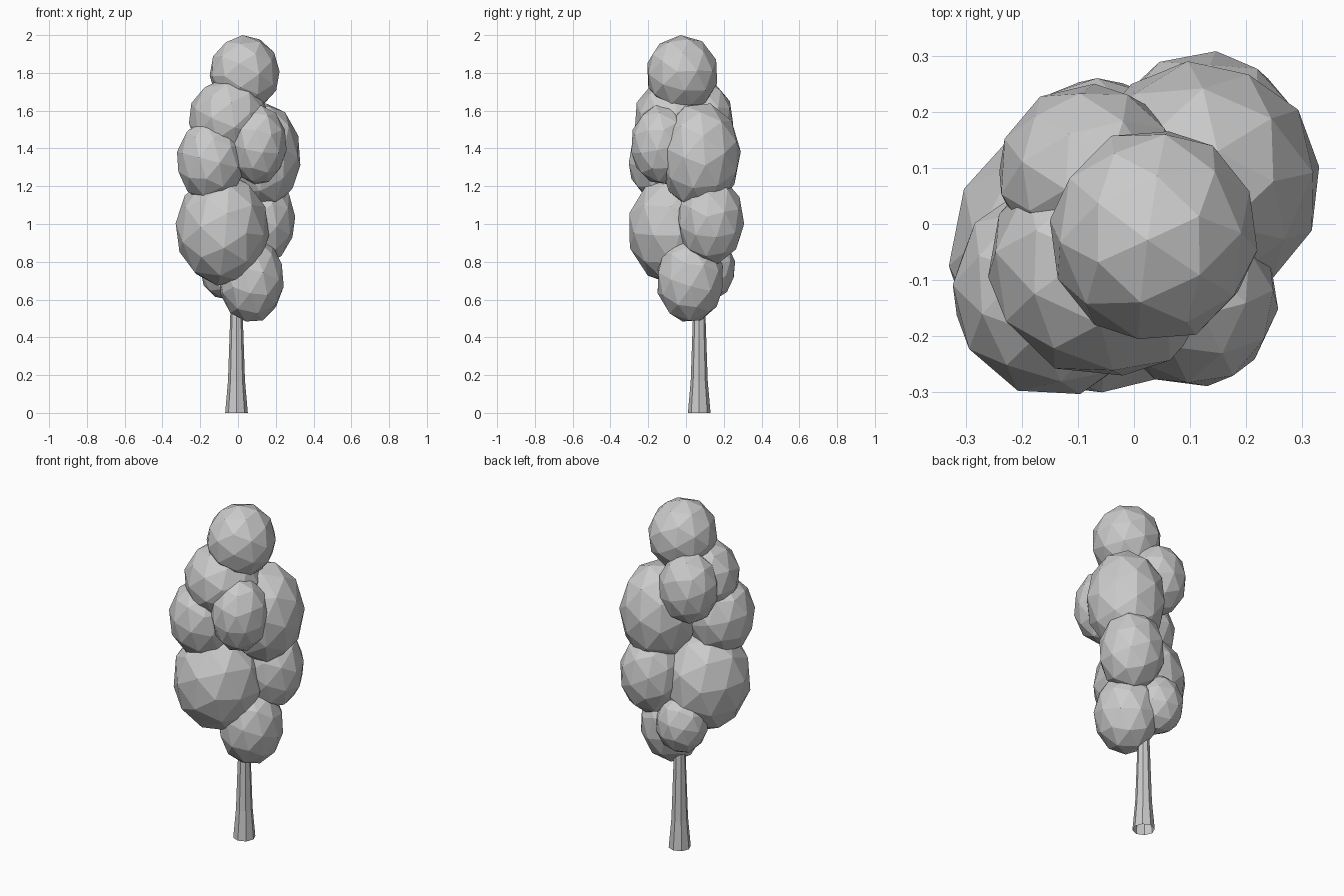
import bpy, bmesh, math, random
from mathutils import Euler, Vector

if "Cube" in bpy.data.objects:
    bpy.data.objects.remove(bpy.data.objects["Cube"])

random.seed(4)


def make_object(name, bm):
    mesh = bpy.data.meshes.new(name)
    bm.to_mesh(mesh)
    bm.free()
    obj = bpy.data.objects.new(name, mesh)
    bpy.context.collection.objects.link(obj)
    return obj


def leaf_clump(name, centre, radii):
    """Low-poly blob, randomly turned, then fitted to the given half-sizes."""
    bm = bmesh.new()
    bmesh.ops.create_icosphere(bm, subdivisions=2, radius=1)
    turn = Euler([random.uniform(0, math.tau) for _ in range(3)]).to_matrix()
    for v in bm.verts:
        v.co = turn @ v.co
    half = [max(abs(v.co[i]) for v in bm.verts) for i in range(3)]
    for v in bm.verts:
        v.co = Vector(centre) + Vector(v.co[i] / half[i] * radii[i] for i in range(3))
    return make_object(name, bm)


def trunk(name, centre, rings, sides=8):
    """Tapered open tube through (radius, height) rings."""
    bm = bmesh.new()
    loops = []
    for r, z in rings:
        loops.append([bm.verts.new((centre[0] + r * math.cos(math.tau * k / sides),
                                    centre[1] + r * math.sin(math.tau * k / sides), z))
                      for k in range(sides)])
    for low, high in zip(loops, loops[1:]):
        for k in range(sides):
            n = (k + 1) % sides
            bm.faces.new((low[k], low[n], high[n], high[k]))
    return make_object(name, bm)


# Trunk, flared at the foot and running up into the crown
trunk("trunk", (-0.008, 0.07), [(0.06, 0), (0.045, 0.17), (0.033, 0.52), (0.025, 0.8)])

# Crown: overlapping leaf clumps from the top down
clumps = [
    ("top_clump", (0.035, -0.02, 1.797), (0.185, 0.185, 0.203)),
    ("upper_front_clump", (-0.05, -0.07, 1.56), (0.21, 0.20, 0.212)),
    ("upper_back_clump", (-0.08, 0.09, 1.555), (0.16, 0.16, 0.20)),
    ("middle_right_clump", (0.12, 0.075, 1.36), (0.21, 0.215, 0.278)),
    ("middle_front_clump", (0.105, -0.132, 1.42), (0.152, 0.157, 0.208)),
    ("middle_left_clump", (-0.143, -0.118, 1.335), (0.18, 0.185, 0.22)),
    ("lower_left_clump", (-0.083, -0.055, 0.972), (0.247, 0.245, 0.298)),
    ("lower_back_clump", (0.125, 0.13, 1.02), (0.178, 0.178, 0.23)),
    ("bottom_front_clump", (0.07, 0.022, 0.708), (0.172, 0.172, 0.224)),
    ("bottom_back_clump", (-0.06, 0.122, 0.765), (0.138, 0.138, 0.165)),
]
for name, centre, radii in clumps:
    leaf_clump(name, centre, radii)
